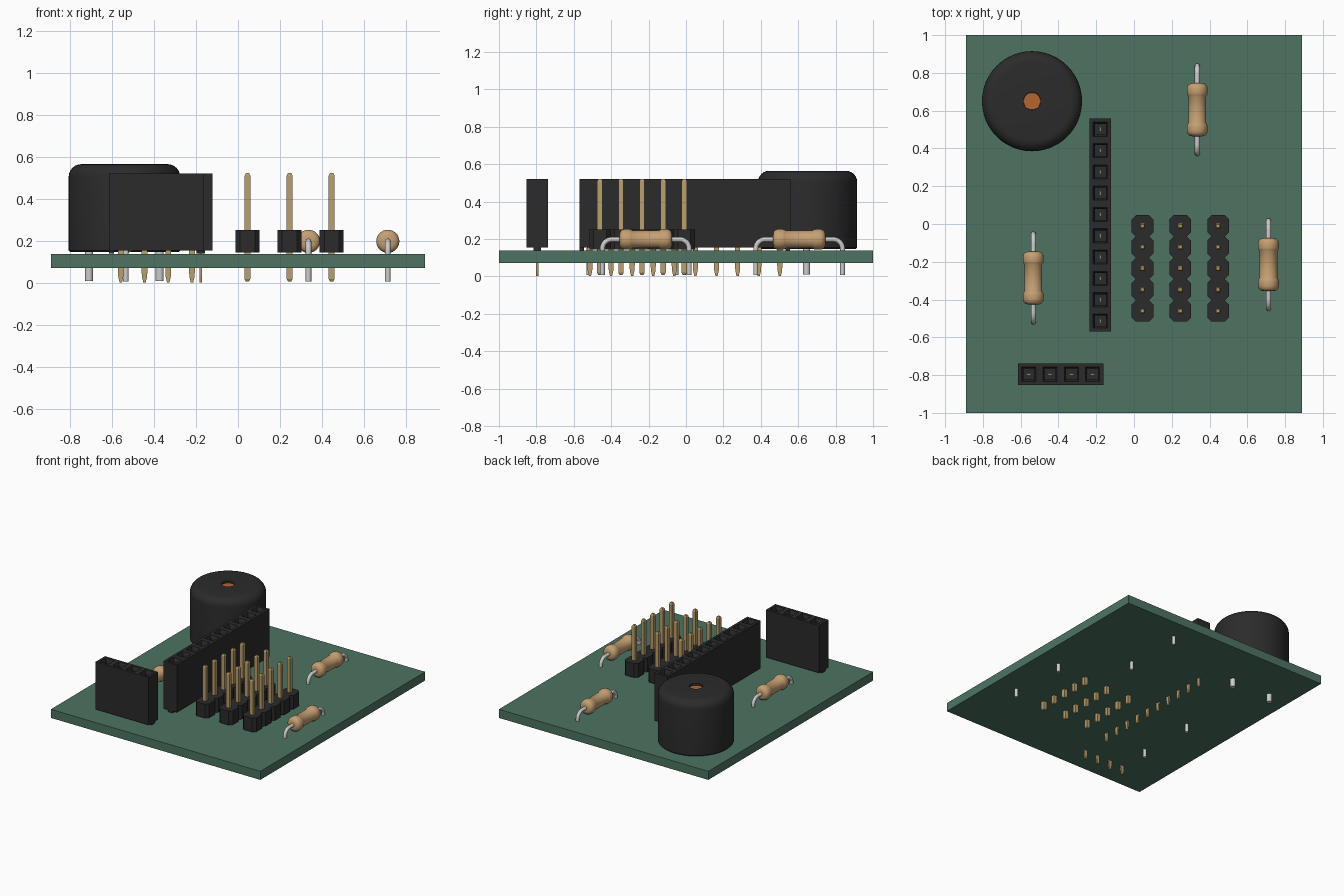
import bpy, bmesh, math
from mathutils import Vector

if "Cube" in bpy.data.objects:
    bpy.data.objects.remove(bpy.data.objects["Cube"])


def material(name, rgb):
    m = bpy.data.materials.new(name)
    m.diffuse_color = (*rgb, 1)
    m.use_nodes = True
    m.node_tree.nodes["Principled BSDF"].inputs["Base Color"].default_value = m.diffuse_color
    return m


GREEN = material("board_green", (0.075, 0.175, 0.122))
BLACK = material("black_plastic", (0.024, 0.024, 0.025))
TAN = material("resistor_tan", (0.56, 0.35, 0.17))
GOLD = material("gold_metal", (0.50, 0.35, 0.15))
SILVER = material("silver_metal", (0.55, 0.55, 0.54))
ORANGE = material("copper_orange", (0.47, 0.13, 0.03))


def finish(bm, name, mat, loc=(0, 0, 0), rot=0, smooth=False):
    bmesh.ops.recalc_face_normals(bm, faces=bm.faces)
    me = bpy.data.meshes.new(name)
    bm.to_mesh(me)
    bm.free()
    me.materials.append(mat)
    ob = bpy.data.objects.new(name, me)
    bpy.context.collection.objects.link(ob)
    ob.location = loc
    ob.rotation_euler.z = rot
    if smooth:
        bpy.ops.object.select_all(action='DESELECT')
        ob.select_set(True)
        bpy.context.view_layer.objects.active = ob
        bpy.ops.object.shade_smooth_by_angle(angle=math.radians(35))
    return ob


def loft(bm, rings):
    """Skin a list of equal-length point rings and cap both ends."""
    vs = [[bm.verts.new(p) for p in r] for r in rings]
    n = len(vs[0])
    for a, b in zip(vs, vs[1:]):
        for i in range(n):
            j = (i + 1) % n
            bm.faces.new((a[i], a[j], b[j], b[i]))
    bm.faces.new(vs[0])
    bm.faces.new(vs[-1])


def rect(x, y, z, hx, hy):
    return [(x - hx, y - hy, z), (x + hx, y - hy, z), (x + hx, y + hy, z), (x - hx, y + hy, z)]


def box(bm, x, y, hx, hy, z0, z1):
    loft(bm, [rect(x, y, z0, hx, hy), rect(x, y, z1, hx, hy)])


def lathe(bm, profile, n, axis='Z', x=0, y=0, z=0):
    """Revolve (radius, height) pairs around Z or Y."""
    rings = []
    for r, h in profile:
        ring = []
        for i in range(n):
            a = 2 * math.pi * i / n
            c, s = r * math.cos(a), r * math.sin(a)
            ring.append((x + c, y + s, z + h) if axis == 'Z' else (x + c, y + h, z + s))
        rings.append(ring)
    loft(bm, rings)


# Circuit board
bm = bmesh.new()
box(bm, 0, 0, 0.89, 1.0, 0.072, 0.138)
finish(bm, "circuit_board", GREEN)

# Buzzer: rounded can with a recessed sound hole
BX, BY, R, TOP, F = -0.54, 0.65, 0.265, 0.565, 0.06
prof = [(R - 0.008, 0.147), (R, 0.155)]
for i in range(7):
    a = math.pi / 2 * i / 6
    prof.append((R - F + F * math.cos(a), TOP - F + F * math.sin(a)))
prof += [(0.046, TOP), (0.046, TOP - 0.03)]
bm = bmesh.new()
lathe(bm, prof, 48, x=BX, y=BY)
finish(bm, "buzzer_case", BLACK, smooth=True)
bm = bmesh.new()
lathe(bm, [(0.045, TOP - 0.06), (0.045, TOP - 0.015)], 32, x=BX, y=BY)
finish(bm, "buzzer_disc", ORANGE, smooth=True)
bm = bmesh.new()
for s in (-1, 1):
    lathe(bm, [(0.019, 0.01), (0.019, 0.2)], 16, x=BX + s * 0.168, y=BY - 0.005)
finish(bm, "buzzer_pins", SILVER, smooth=True)

PITCH, HALF = 0.1128, 0.057


# Socket strips: row along local x
def socket_strip(name, count, x, y, rot):
    zt, zb, length = 0.52, 0.155, count * PITCH
    bm = bmesh.new()
    grid = [[bm.verts.new((-length / 2 + i * PITCH, s * HALF, zt)) for i in range(count + 1)]
            for s in (-1, 1)]
    tops = [bm.faces.new((grid[0][i], grid[0][i + 1], grid[1][i + 1], grid[1][i]))
            for i in range(count)]
    # outer walls and floor
    rim = grid[0] + grid[1][::-1]
    low = [bm.verts.new((v.co.x, v.co.y, zb)) for v in rim]
    for i in range(len(rim)):
        j = (i + 1) % len(rim)
        bm.faces.new((rim[j], rim[i], low[i], low[j]))
    bm.faces.new(low[::-1])
    # funnel mouth and square shaft of each contact hole
    bm.normal_update()
    bmesh.ops.inset_individual(bm, faces=tops, thickness=0.027)
    bmesh.ops.inset_individual(bm, faces=tops, thickness=0.012, depth=-0.025)
    res = bmesh.ops.extrude_discrete_faces(bm, faces=tops)
    for f in res['faces']:
        for v in f.verts:
            v.co.z = 0.40
    # standoff feet
    for s in (-1, 1):
        box(bm, s * (length / 2 - 0.013), 0, 0.012, 0.02, 0.14, zb + 0.002)
    finish(bm, name + "_housing", BLACK, (x, y, 0), rot)
    # flat solder tails and contact blades
    tails, blades = bmesh.new(), bmesh.new()
    for i in range(count):
        px = (i - (count - 1) / 2) * PITCH
        loft(tails, [rect(px, 0, z, h, 0.006)
                     for z, h in ((0.003, 0.006), (0.03, 0.012), (0.06, 0.014), (0.2, 0.014))])
        box(blades, px, 0, 0.011, 0.004, 0.38, 0.47)
    finish(tails, name + "_tails", GOLD, (x, y, 0), rot)
    finish(blades, name + "_contacts", SILVER, (x, y, 0), rot)


socket_strip("long_socket", 10, -0.178, -0.006, math.pi / 2)
socket_strip("short_socket", 4, -0.388, -0.795, 0)


# Pin headers: notched housing with five square pins
def pin_header(name, x, y, count=5):
    c, length = 0.022, count * PITCH
    side = []
    for i in range(count):
        y0 = -length / 2 + i * PITCH
        side += [(HALF - c, y0), (HALF, y0 + c), (HALF, y0 + PITCH - c)]
    side.append((HALF - c, length / 2))
    outline = side + [(-px, py) for px, py in reversed(side)]
    bm = bmesh.new()
    loft(bm, [[(px, py, z) for px, py in outline] for z in (0.145, 0.252)])
    finish(bm, name + "_housing", BLACK, (x, y, 0))
    bm = bmesh.new()
    for i in range(count):
        py = (i - (count - 1) / 2) * PITCH
        loft(bm, [rect(0, py, z, h, h) for z, h in
                  ((0.008, 0.008), (0.02, 0.014), (0.51, 0.014), (0.522, 0.008))])
    finish(bm, name + "_pins", GOLD, (x, y, 0))


for k, hx in enumerate((0.045, 0.245, 0.445)):
    pin_header(f"pin_header_{k + 1}", hx, -0.235)


# Resistors: dog-bone body on one bent wire
def resistor(name, x, y):
    zc, half, bend, r = 0.198, 0.232, 0.05, 0.0135
    end = [(0.026, 0.141), (0.042, 0.136), (0.051, 0.127), (0.055, 0.114),
           (0.055, 0.088), (0.052, 0.078), (0.047, 0.07)]
    bm = bmesh.new()
    lathe(bm, [(a, -h) for a, h in end] + end[::-1], 32, axis='Y', z=zc)
    finish(bm, name + "_body", TAN, (x, y, 0), smooth=True)
    # path of (y, z, tangent angle) for the left half, mirrored to the right
    path = [(-half, 0.008, math.pi / 2)]
    for i in range(9):
        a = math.pi / 2 * i / 8
        path.append((-half + bend - bend * math.cos(a), zc - bend + bend * math.sin(a),
                     math.pi / 2 - a))
    path += [(-py, pz, -t) for py, pz, t in reversed(path)]
    rings = []
    for py, pz, t in path:
        nrm = Vector((0, -math.sin(t), math.cos(t)))
        rings.append([Vector((0, py, pz)) + Vector((1, 0, 0)) * r * math.cos(u) + nrm * r * math.sin(u)
                      for u in (2 * math.pi * i / 14 for i in range(14))])
    bm = bmesh.new()
    loft(bm, rings)
    finish(bm, name + "_wire", SILVER, (x, y, 0), smooth=True)


for k, (rx, ry) in enumerate(((0.335, 0.605), (-0.533, -0.286), (0.712, -0.215))):
    resistor(f"resistor_{k + 1}", rx, ry)
